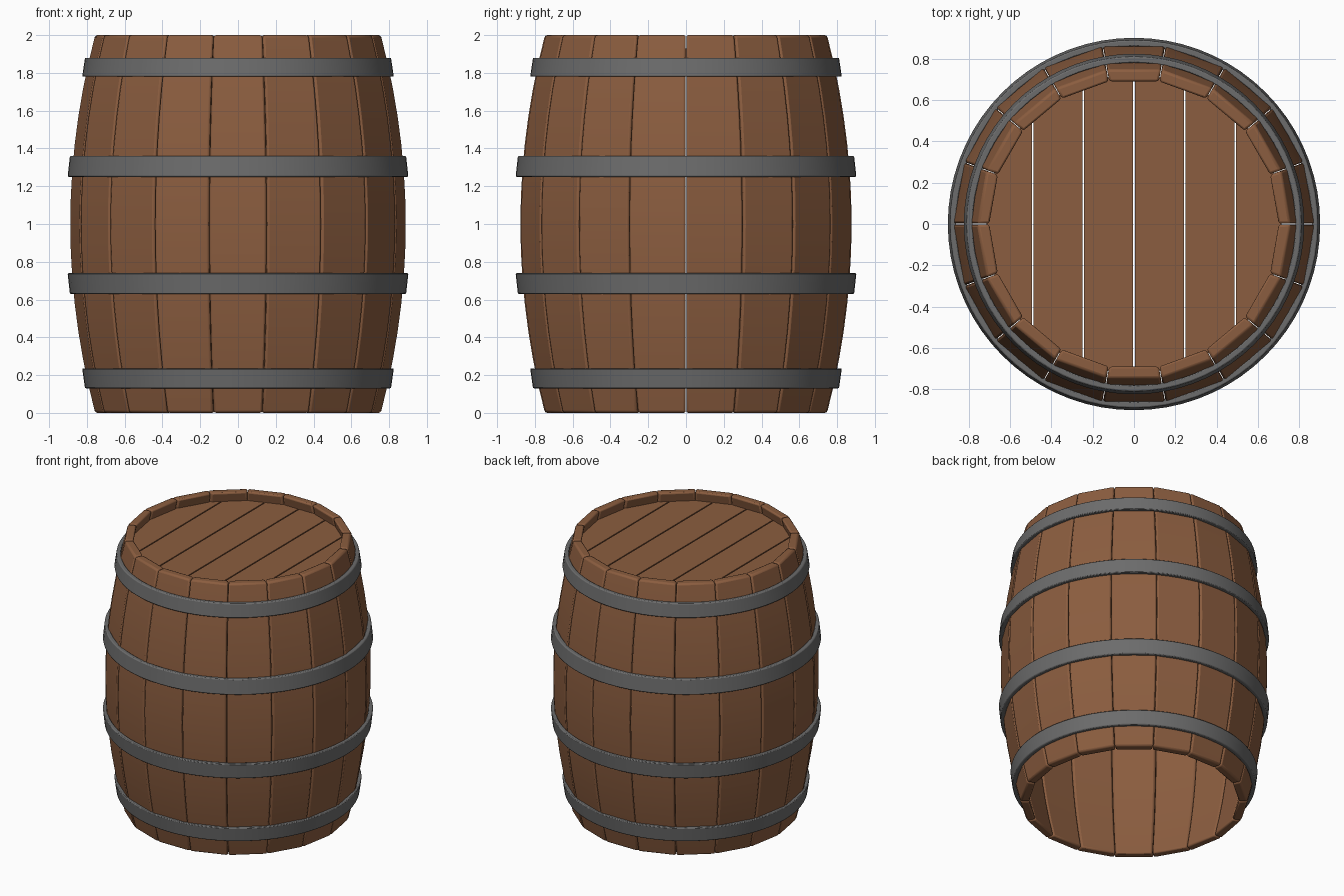
import bpy, bmesh
from math import sin, cos, pi, radians, sqrt

if "Cube" in bpy.data.objects:
    bpy.data.objects.remove(bpy.data.objects["Cube"])

N_STAVES, LEVELS = 18, 14


def material(name, rgb):
    m = bpy.data.materials.new(name)
    m.diffuse_color = (*rgb, 1)
    m.use_nodes = True
    m.node_tree.nodes["Principled BSDF"].inputs["Base Color"].default_value = m.diffuse_color
    return m


wood = material("wood", (0.26, 0.11, 0.05))
iron = material("iron", (0.15, 0.15, 0.15))


def radius(z):
    # bulging barrel profile
    return 0.89 - 0.132 * (z - 1) ** 2


def finish(name, bm, mat, bevel, segments=2):
    bmesh.ops.recalc_face_normals(bm, faces=bm.faces)
    me = bpy.data.meshes.new(name)
    bm.to_mesh(me)
    bm.free()
    ob = bpy.data.objects.new(name, me)
    bpy.context.collection.objects.link(ob)
    me.materials.append(mat)
    if bevel:
        b = ob.modifiers.new("bevel", 'BEVEL')
        b.width, b.segments = bevel, segments
        b.limit_method, b.angle_limit = 'ANGLE', radians(40)
    bpy.ops.object.select_all(action='DESELECT')
    ob.select_set(True)
    bpy.context.view_layer.objects.active = ob
    bpy.ops.object.shade_smooth_by_angle(angle=radians(40))
    return ob


def loft(bm, rings, closed):
    # skin equal-length vertex rings, capping the ends if open
    n = len(rings[0])
    pairs = list(zip(rings, rings[1:] + rings[:1])) if closed else list(zip(rings, rings[1:]))
    for a, b in pairs:
        for i in range(n):
            j = (i + 1) % n
            bm.faces.new((a[i], a[j], b[j], b[i]))
    if not closed:
        bm.faces.new(rings[0][::-1])
        bm.faces.new(rings[-1])


# staves: flat across, curved along the height
bm = bmesh.new()
half = pi / N_STAVES - 0.002
for k in range(N_STAVES):
    mid = -pi / 2 + k * 2 * pi / N_STAVES
    rings = []
    for i in range(LEVELS + 1):
        z = 2 * i / LEVELS
        ro = radius(z)
        ri = ro - 0.06
        rings.append([bm.verts.new((r * cos(mid + a), r * sin(mid + a), z))
                      for r, a in ((ri, -half), (ro, -half), (ro, half), (ri, half))])
    loft(bm, rings, False)
finish("staves", bm, wood, 0.012)

# iron hoops, tapered to follow the bulge
hoops = {"hoop_bottom": (0.13, 0.235, 0.81, 0.825), "hoop_lower": (0.63, 0.74, 0.89, 0.902),
         "hoop_upper": (1.25, 1.36, 0.902, 0.89), "hoop_top": (1.78, 1.88, 0.825, 0.81)}
for name, (z0, z1, r0, r1) in hoops.items():
    bm = bmesh.new()
    section = ((r0 - 0.03, z0), (r0, z0), (r1, z1), (r1 - 0.03, z1))
    rings = [[bm.verts.new((r * cos(t), r * sin(t), z)) for r, z in section]
             for t in (2 * pi * s / 72 for s in range(72))]
    loft(bm, rings, True)
    finish(name, bm, iron, 0.006)

# recessed lid: six planks cut to a circle, narrow gaps between
R, W, GAP = 0.72, 0.245, 0.004
bm = bmesh.new()
for k in range(-3, 3):
    x0 = max(k * W + GAP, -R + 0.005)
    x1 = min((k + 1) * W - GAP, R - 0.005)
    xs = [x0 + (x1 - x0) * i / 8 for i in range(9)]
    outline = [(x, -sqrt(R * R - x * x)) for x in xs] + [(x, sqrt(R * R - x * x)) for x in xs[::-1]]
    loft(bm, [[bm.verts.new((x, y, z)) for x, y in outline] for z in (1.88, 1.93)], False)
finish("lid_planks", bm, wood, 0)
